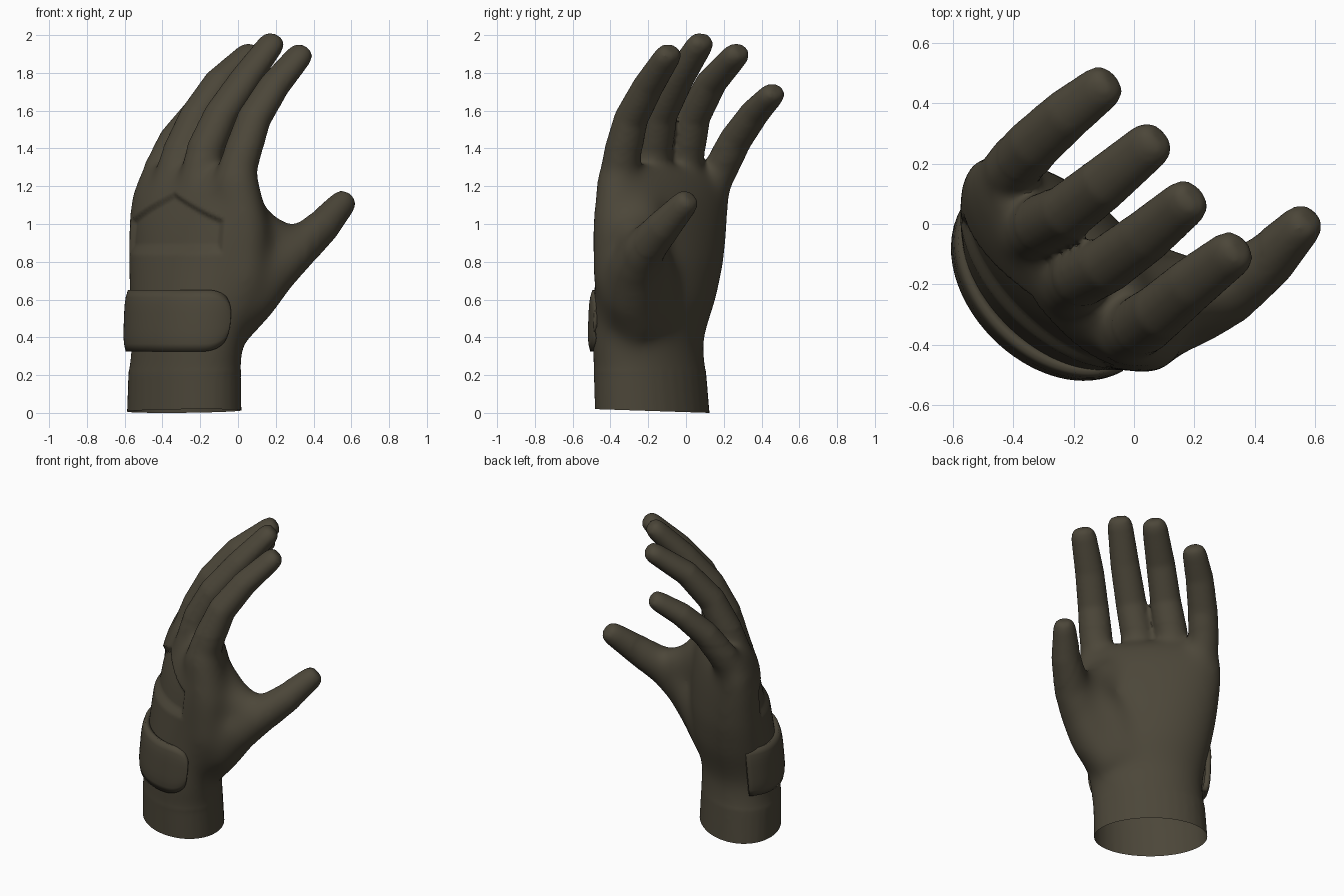
import bpy, bmesh, math
from mathutils import Vector

if "Cube" in bpy.data.objects:
    bpy.data.objects.remove(bpy.data.objects["Cube"])

fabric = bpy.data.materials.new("dark_olive_fabric")
fabric.diffuse_color = (0.072, 0.062, 0.041, 1)
fabric.use_nodes = True
fabric.node_tree.nodes["Principled BSDF"].inputs["Base Color"].default_value = fabric.diffuse_color

R2 = math.sqrt(0.5)
U = Vector((R2, -R2, 0))   # across the hand, little finger to index
V = Vector((R2, R2, 0))    # direction the palm faces


def loft(bm, rings):
    """Skin a list of point rings into a closed shell."""
    loops = [[bm.verts.new(p) for p in ring] for ring in rings]
    n = len(loops[0])
    for a, b in zip(loops, loops[1:]):
        for i in range(n):
            j = (i + 1) % n
            bm.faces.new((a[i], a[j], b[j], b[i]))
    bm.faces.new(loops[0][::-1])
    bm.faces.new(loops[-1])


def tube(bm, points, flat=0.0, n=16):
    """Tapering limb through (x, y, z, radius) points with a domed tip;
    flat widens it across the hand and thins it towards the tip."""
    pts = [Vector(p[:3]) for p in points]
    rad = [p[3] for p in points]
    end = (pts[-1] - pts[-2]).normalized()
    r = rad[-1]
    for step, k in ((0.55, 0.86), (0.85, 0.55)):
        pts.append(pts[len(points) - 1] + end * r * step)
        rad.append(r * k)
    rings = []
    for i, p in enumerate(pts):
        d = (pts[min(i + 1, len(pts) - 1)] - pts[max(i - 1, 0)]).normalized()
        side = (U - d * U.dot(d)).normalized()
        up = d.cross(side)
        f = flat * min(1, i / 4)
        rings.append([p + side * math.cos(t) * rad[i] * (1 + f) + up * math.sin(t) * rad[i] * (1 - f * .6)
                      for t in (2 * math.pi * k / n for k in range(n))])
    loft(bm, rings)


bm = bmesh.new()

# wrist and palm: z, centre x, centre y, half width, half thickness
sections = [(-0.06, -.285, -.175, .352, .25), (0.2, -.283, -.19, .345, .243),
            (0.37, -.27, -.205, .347, .235), (0.47, -.262, -.188, .36, .24),
            (0.6, -.25, -.165, .388, .25),
            (0.8, -.24, -.14, .42, .243), (1.0, -.23, -.13, .447, .217),
            (1.15, -.22, -.12, .46, .18), (1.25, -.21, -.115, .43, .13),
            (1.31, -.205, -.11, .38, .07)]
loft(bm, [[Vector((x, y, z)) + U * a * math.cos(t) + V * b * math.sin(t)
           for t in (2 * math.pi * k / 32 for k in range(32))]
          for z, x, y, a, b in sections])

# four fingers
radii = (.113, .1, .09, .082, .07)
fingers = {
    "index": [(-.04, -.365, 1.16), (.025, -.335, 1.38), (.085, -.29, 1.56), (.19, -.2, 1.73), (.32, -.1, 1.885)],
    "middle": [(-.22, -.21, 1.16), (-.17, -.17, 1.4), (-.09, -.135, 1.58), (.04, -.04, 1.77), (.17, .07, 1.945)],
    "ring": [(-.36, -.04, 1.16), (-.3, 0, 1.38), (-.22, .04, 1.57), (-.1, .135, 1.75), (.05, .26, 1.89)],
    "little": [(-.46, .085, 1.08), (-.41, .18, 1.28), (-.33, .265, 1.45), (-.22, .365, 1.59), (-.11, .45, 1.68)],
}
for name, path in fingers.items():
    k = 0.96 if name == "little" else 1
    tube(bm, [(*p, r * k) for p, r in zip(path, radii)], flat=0.14)

# thumb, the fleshy base of the thumb, the web, and the index side of the hand
tube(bm, [(-.07, -.25, .46, .15), (.07, -.29, .63, .16), (.19, -.27, .77, .145),
          (.31, -.22, .87, .117), (.45, -.115, .99, .092), (.55, -.01, 1.105, .072)])
tube(bm, [(-.12, -.18, .48, .15), (0, -.2, .7, .16), (.14, -.22, .84, .13)])
tube(bm, [(-.12, -.25, 1.08, .17), (.02, -.26, 1.0, .17), (.13, -.245, .92, .145), (.26, -.22, .9, .105)])
tube(bm, [(-.05, -.34, .5, .12), (.04, -.365, .72, .13), (.04, -.37, .98, .13), (0, -.365, 1.22, .115)])

bmesh.ops.recalc_face_normals(bm, faces=bm.faces)
mesh = bpy.data.meshes.new("glove")
bm.to_mesh(mesh)
bm.free()
glove = bpy.data.objects.new("glove", mesh)
bpy.context.collection.objects.link(glove)

# fuse the shells into one skin
m = glove.modifiers.new("fuse", 'REMESH')
m.mode = 'VOXEL'
m.voxel_size = 0.014
s = glove.modifiers.new("soften", 'SMOOTH')
s.factor = 0.5
s.iterations = 7
bpy.context.view_layer.update()
skin = bpy.data.meshes.new_from_object(glove.evaluated_get(bpy.context.evaluated_depsgraph_get()))
glove.modifiers.clear()
glove.data = skin

bm = bmesh.new()
bm.from_mesh(skin)
# blend the palm and thumb base strongly, fading out at the finger roots
for count, top, far in ((35, 1.24, .3), (20, 1.32, .36), (10, 1.4, .42)):
    blend = [v for v in bm.verts if .22 < v.co.z < top and v.co.x < far]
    for _ in range(count):
        bmesh.ops.smooth_vert(bm, verts=blend, factor=0.5,
                              use_axis_x=True, use_axis_y=True, use_axis_z=True)
# open cuff, cut at a slight slope
bmesh.ops.bisect_plane(bm, geom=bm.verts[:] + bm.edges[:] + bm.faces[:], dist=1e-5,
                       plane_co=(0, .125, 0), plane_no=(0, .033, 1), clear_inner=True)
# sunken chevron panel on the back of the hand
bm.normal_update()
sunk = []
for v in bm.verts:
    u = abs(v.co.dot(U) + 0.07)
    depth = min((v.co.z - .84) / .05, (1.17 - .42 * u - v.co.z) / .035, (.35 - u) / .04, 1)
    if v.normal.dot(V) < -0.25 and depth > 0:
        sunk.append((v, depth))
for v, k in sunk:
    v.co += V * 0.028 * k
bm.to_mesh(skin)
bm.free()

# wrist strap: half wrap over the back of the wrist with a rounded tab end
bm = bmesh.new()
COLS, ROWS = 40, 8
grid = []
for i in range(COLS + 1):
    f = 1 - (1 - i / COLS) ** 1.5   # closer columns at the rounded end
    t = math.radians(177 + 172 * f)
    left = 1 - f                    # distance left to the tab end
    half = 0.163
    if left < 0.16:
        half *= 0.42 + 0.58 * math.sqrt(max(0, 1 - (1 - left / 0.16) ** 2))
    col = []
    for j in range(ROWS + 1):
        h = 2 * j / ROWS - 1
        z = 0.488 + half * h
        g = (z - 0.325) / 0.33
        bulge = 0.016 * (1 - h ** 4)
        c = Vector((-.28 + .02 * g, -.193 + .02 * g, z))
        col.append(bm.verts.new(c + U * (.363 + .014 * g + bulge) * math.cos(t)
                                + V * (.257 + bulge) * math.sin(t)))
    grid.append(col)
for a, b in zip(grid, grid[1:]):
    for j in range(ROWS):
        bm.faces.new((a[j], b[j], b[j + 1], a[j + 1]))
bmesh.ops.recalc_face_normals(bm, faces=bm.faces)
mesh = bpy.data.meshes.new("wrist_strap")
bm.to_mesh(mesh)
bm.free()
strap = bpy.data.objects.new("wrist_strap", mesh)
bpy.context.collection.objects.link(strap)
inward = mesh.polygons[len(mesh.polygons) // 2].normal.dot(V) > 0
sol = strap.modifiers.new("thickness", 'SOLIDIFY')
sol.thickness = 0.033
sol.offset = 1 if inward else -1

for ob in (glove, strap):
    ob.data.materials.clear()
    ob.data.materials.append(fabric)
    bpy.ops.object.select_all(action='DESELECT')
    ob.select_set(True)
    bpy.context.view_layer.objects.active = ob
    bpy.ops.object.shade_smooth_by_angle(angle=math.radians(40))
